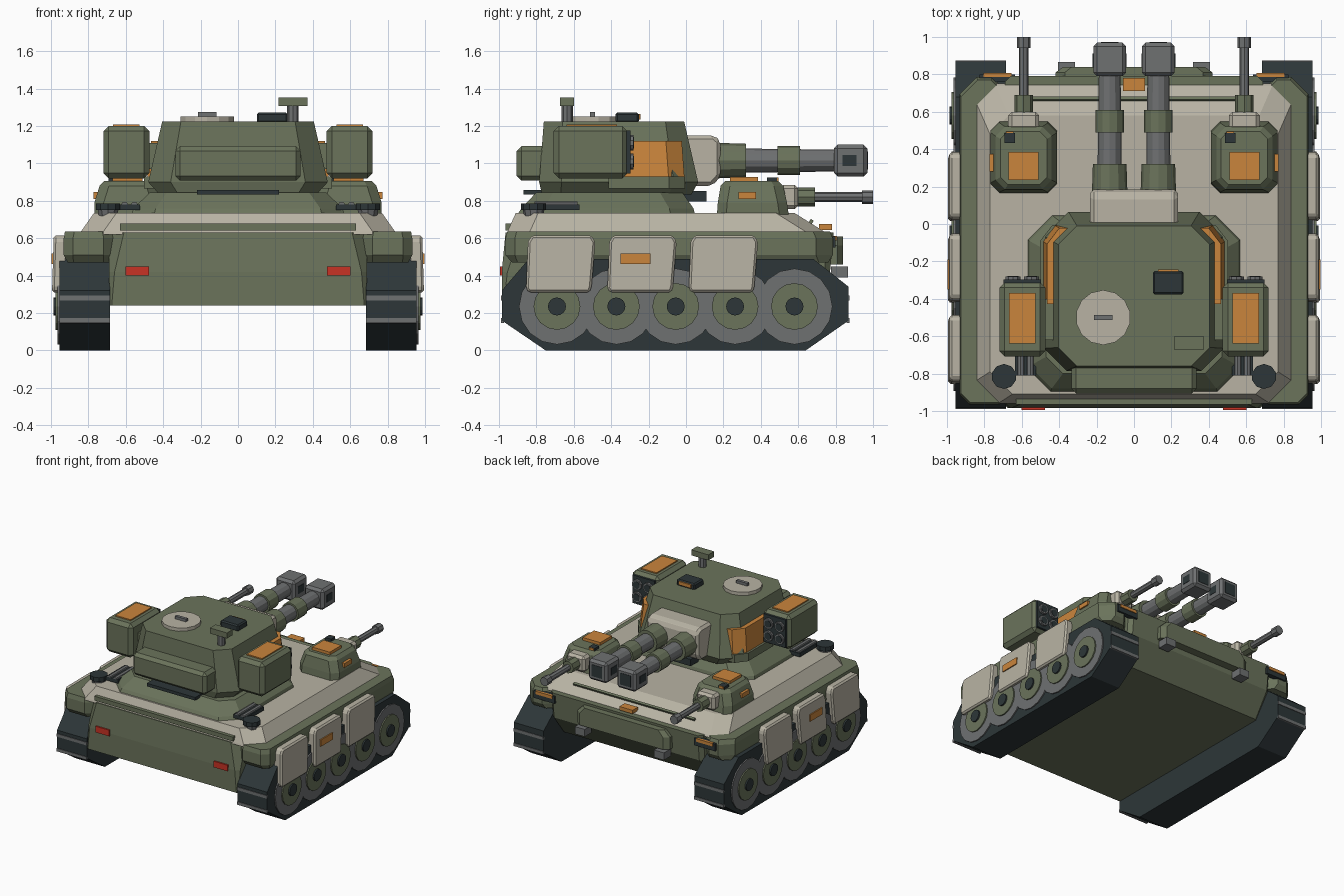
import bpy, bmesh, math
from mathutils import Matrix, Vector

cube = bpy.data.objects.get("Cube")
if cube:
    bpy.data.objects.remove(cube, do_unlink=True)


def material(name, r, g, b):
    m = bpy.data.materials.new(name)
    m.use_nodes = True
    m.diffuse_color = (r, g, b, 1)
    bsdf = m.node_tree.nodes["Principled BSDF"]
    bsdf.inputs["Base Color"].default_value = (r, g, b, 1)
    bsdf.inputs["Roughness"].default_value = 0.8
    return m


GREEN = material("olive green", .145, .172, .105)
PALE = material("pale sand", .48, .45, .37)
GREY = material("steel grey", .158, .164, .167)
DARK = material("dark slate", .026, .037, .040)
ORANGE = material("orange", .59, .235, .045)
RED = material("red", .58, .032, .018)
SIDES = (("left", 1), ("right", -1))


def finish(name, bm, mat, bevel=0):
    bmesh.ops.recalc_face_normals(bm, faces=bm.faces)
    me = bpy.data.meshes.new(name)
    bm.to_mesh(me)
    bm.free()
    me.materials.append(mat)
    ob = bpy.data.objects.new(name, me)
    bpy.context.collection.objects.link(ob)
    if bevel:
        mod = ob.modifiers.new("Bevel", 'BEVEL')
        mod.width, mod.segments = bevel, 1
    return ob


def box(name, centre, size, mat, bevel=0, tilt=0):
    bm = bmesh.new()
    bmesh.ops.create_cube(bm, size=1)
    bm.transform(Matrix.Translation(centre) @ Matrix.Rotation(tilt, 4, 'X')
                 @ Matrix.Diagonal((*size, 1)))
    return finish(name, bm, mat, bevel)


def cyl(name, start, end, r, mat, sides=12, r2=None):
    a, b = Vector(start), Vector(end)
    bm = bmesh.new()
    bmesh.ops.create_cone(bm, cap_ends=True, segments=sides, radius1=r,
                          radius2=r if r2 is None else r2, depth=(b - a).length)
    turn = (b - a).to_track_quat('Z', 'Y').to_matrix().to_4x4()
    bm.transform(Matrix.Translation((a + b) / 2) @ turn)
    return finish(name, bm, mat)


def skin(name, rings, mat, bevel=0):
    """Closed solid through rings of equal point count."""
    bm = bmesh.new()
    rows = [[bm.verts.new(p) for p in ring] for ring in rings]
    n = len(rows[0])
    for low, high in zip(rows, rows[1:]):
        for i in range(n):
            j = (i + 1) % n
            bm.faces.new((low[i], low[j], high[j], high[i]))
    bm.faces.new(rows[0][::-1])
    bm.faces.new(rows[-1])
    return finish(name, bm, mat, bevel)


def octagon(z, cx, half, y0, y1, rear, front):
    """Rectangle with cut corners at height z."""
    pts = [(half - rear, y0), (half, y0 + rear), (half, y1 - front), (half - front, y1)]
    return [(cx + x, y, z) for x, y in pts] + [(cx - x, y, z) for x, y in pts[::-1]]


def extrude_x(name, profile, x0, x1, mat, bevel=0):
    return skin(name, [[(x, y, z) for y, z in profile] for x in (x0, x1)], mat, bevel)


# Hull and sloped upper deck
skin("hull", [octagon(.24, 0, .685, -.985, .62, .01, .01),
              octagon(.42, 0, .69, -.985, .77, .03, .03),
              octagon(.63, 0, .69, -.965, .79, .08, .03)], GREEN)
skin("upper_deck", [octagon(.62, 0, .84, -.96, .75, .12, .1),
                    octagon(.635, 0, .84, -.955, .74, .12, .1),
                    octagon(.735, 0, .77, -.91, .58, .12, .1)], PALE)
box("rear_deck_strip", (0, -.95, .66), (1.26, .03, .035), GREEN)
box("front_deck_strip", (0, .67, .69), (1.1, .018, .02), GREEN, tilt=-.5)
skin("nose_panel", [[(x * w, y, z) for x, z in ((.42, .46), (.42, .56), (.37, .61),
                     (-.37, .61), (-.42, .56), (-.42, .46))]
                    for y, w in ((.76, 1), (.81, 1), (.84, .9))], GREEN)
box("nose_light", (0, .745, .66), (.12, .07, .03), ORANGE)

for side, s in SIDES:
    # Fender with headlight
    skin(side + "_fender", [octagon(.47, s * .8, .11, -.93, .76, .03, .05),
                            octagon(.51, s * .8, .132, -.965, .785, .05, .09),
                            octagon(.60, s * .8, .132, -.965, .785, .05, .09),
                            octagon(.636, s * .8, .125, -.955, .77, .05, .09)], GREEN)
    box(side + "_headlight_housing", (s * .73, .78, .58), (.19, .04, .06), DARK)
    box(side + "_headlight", (s * .73, .797, .6), (.15, .02, .025), ORANGE)
    box(side + "_tow_hook", (s * .36, .82, .42), (.09, .09, .06), GREY)
    box(side + "_tail_light", (s * .538, -.985, .425), (.125, .018, .05), RED)

    # Track
    extrude_x(side + "_track", [(-.75, 0), (.64, 0), (.87, .16), (.87, .34), (.68, .49),
                                (-.84, .49), (-.985, .32), (-.985, .16)],
              s * .685, s * .955, DARK)
    for end, y in (("rear", -.982), ("front", .867)):
        for k, z in enumerate((.16, .28)):
            box(f"{side}_{end}_tread_{k}", (s * .82, y, z), (.27, .016, .025), GREY)

    # Road wheels
    for k in range(5):
        y = -.69 + .3175 * k
        for part, r, x, mat in (("tyre", .203, .965, GREY), ("disc", .125, .975, GREEN),
                                ("hub", .048, .987, DARK)):
            cyl(f"{side}_wheel_{part}_{k}", (s * .9, y, .235), (s * x, y, .235), r, mat, 16)

    # Side skirts, flared outward below the fender
    for k in range(3):
        y = -.67 + .435 * k
        plate = [(y - .185, .33), (y - .17, .31), (y + .155, .31), (y + .165, .34),
                 (y + .185, .58), (y + .165, .615), (y - .155, .615), (y - .175, .58)]
        skin(f"{side}_skirt_{k}", [[(s * (x + (.62 - z) * .03), a, z) for a, z in plate]
                                   for x in (.91, .985)], PALE, .012)
    box(side + "_skirt_badge", (s * .99, -.27, .49), (.016, .16, .055), ORANGE)

    # Forward gun turret
    c = s * .59
    skin(side + "_gun_turret", [octagon(.72, c, .178, .165, .55, .05, .05),
                                octagon(.79, c, .178, .17, .54, .05, .05),
                                octagon(.88, c, .15, .185, .52, .05, .05),
                                octagon(.905, c, .125, .21, .495, .04, .04)], GREEN)
    box(side + "_gun_turret_hatch", (c, .31, .915), (.16, .15, .026), ORANGE)
    box(side + "_gun_turret_sight", (c - .075, .46, .91), (.055, .055, .03), DARK)
    box(side + "_gun_turret_lens", (c - .075, .49, .915), (.04, .01, .018), ORANGE)
    box(side + "_gun_turret_badge", (s * .758, .327, .828), (.03, .095, .036), ORANGE)
    box(side + "_gun_mantlet", (c, .55, .82), (.165, .1, .13), PALE, .02)
    for part, y0, y1, r, mat in (("sleeve", .58, .69, .05, GREEN),
                                 ("barrel", .6, .96, .026, GREY),
                                 ("muzzle", .94, 1.0, .036, GREY)):
        cyl(f"{side}_gun_{part}", (c, y0, .82), (c, y1, .82), r, mat, 8)

    # Exhaust stack and vent on the rear deck
    cyl(side + "_exhaust_cone", (s * .695, -.815, .67), (s * .695, -.815, .76), .04, GREY, 10, .06)
    cyl(side + "_exhaust_cap", (s * .695, -.815, .75), (s * .695, -.815, .785), .067, DARK, 10)
    box(side + "_vent", (s * .58, -.69, .765), (.11, .24, .03), DARK)
    for k in (-1, 1):
        cyl(f"{side}_vent_pipe_{k}", (s * .58 + k * .026, -.81, .775),
            (s * .58 + k * .026, -.58, .775), .02, GREY, 8)

    # Rocket pod
    p = s * .597
    box(side + "_pod", (p, -.51, 1.06), (.245, .395, .28), GREEN, .028)
    box(side + "_pod_arm", (s * .46, -.51, 1.04), (.12, .22, .14), GREEN)
    box(side + "_pod_lid", (p, -.505, 1.202), (.14, .27, .014), ORANGE)
    box(side + "_pod_face", (p, -.308, 1.06), (.2, .02, .23), DARK)
    for i in (-1, 1):
        for j in (-1, 1):
            x, z = p + i * .05, 1.06 + j * .05
            cyl(f"{side}_tube_{i}_{j}", (x, -.31, z), (x, -.28, z), .042, GREY, 10)
            cyl(f"{side}_tube_bore_{i}_{j}", (x, -.3, z), (x, -.277, z), .03, DARK, 10)

    # Orange cheek wrapped round the turret's front corner
    cheek = [(.36, -.41), (.49, -.41), (.49, -.09), (.425, -.005), (.34, -.005)]
    skin(side + "_cheek", [[(s * (x - t), y - t * .7, z) for x, y in cheek]
                           for z, t in ((.88, 0), (1.12, .025))], ORANGE)
    skin(side + "_cheek_sill", [[(s * x * 1.025, y * 1.01, z) for x, y in cheek]
                                for z in (.865, .93)], GREEN)

    # Main gun barrels
    x = s * .13
    for part, y0, y1, r, r2, mat in (("root_sleeve", .16, .32, .095, .09, GREEN),
                                     ("barrel", .2, .82, .066, .058, GREY),
                                     ("mid_sleeve", .49, .61, .077, .077, GREEN)):
        cyl(f"{side}_main_{part}", (x, y0, 1.015), (x, y1, 1.015), r, mat, 12, r2)
    box(side + "_muzzle", (x, .88, 1.015), (.175, .18, .17), GREY, .02)
    box(side + "_muzzle_port", (x, .875, 1.015), (.182, .075, .06), DARK)
    box(side + "_muzzle_bore", (x, .967, 1.015), (.095, .012, .095), DARK)

# Main turret
skin("turret_base", [octagon(.72, 0, .57, -.905, .05, .12, .13),
                     octagon(.76, 0, .56, -.88, .04, .12, .13),
                     octagon(.845, 0, .47, -.80, -.02, .09, .12)], GREEN)
skin("turret_body", [octagon(.835, 0, .42, -.77, .03, .1, .12),
                     octagon(.90, 0, .48, -.785, .065, .12, .13),
                     octagon(1.225, 0, .405, -.76, -.01, .1, .1)], GREEN)
box("turret_bustle", (0, -.82, 1.0), (.67, .17, .185), GREEN, .025)
box("bustle_vent", (0, -.81, .845), (.44, .12, .025), DARK)
extrude_x("main_mantlet", [(-.02, .88), (.14, .88), (.185, .93), (.185, 1.12), (.15, 1.15),
                           (-.02, 1.15)], -.235, .235, PALE, .02)
box("mantlet_sensor", (0, .05, .825), (.24, .12, .055), DARK)

# Roof fittings
cyl("roof_hatch", (-.165, -.5, 1.2), (-.165, -.5, 1.252), .147, PALE, 14)
box("hatch_handle", (-.165, -.5, 1.262), (.1, .025, .026), GREY)
box("roof_optic", (.183, -.315, 1.245), (.165, .125, .055), DARK, .01)
box("optic_lens", (.183, -.25, 1.25), (.11, .014, .028), ORANGE)
cyl("periscope_post", (.293, -.635, 1.2), (.293, -.635, 1.31), .03, GREY, 8)
box("periscope_head", (.293, -.635, 1.33), (.155, .075, .045), GREEN)
